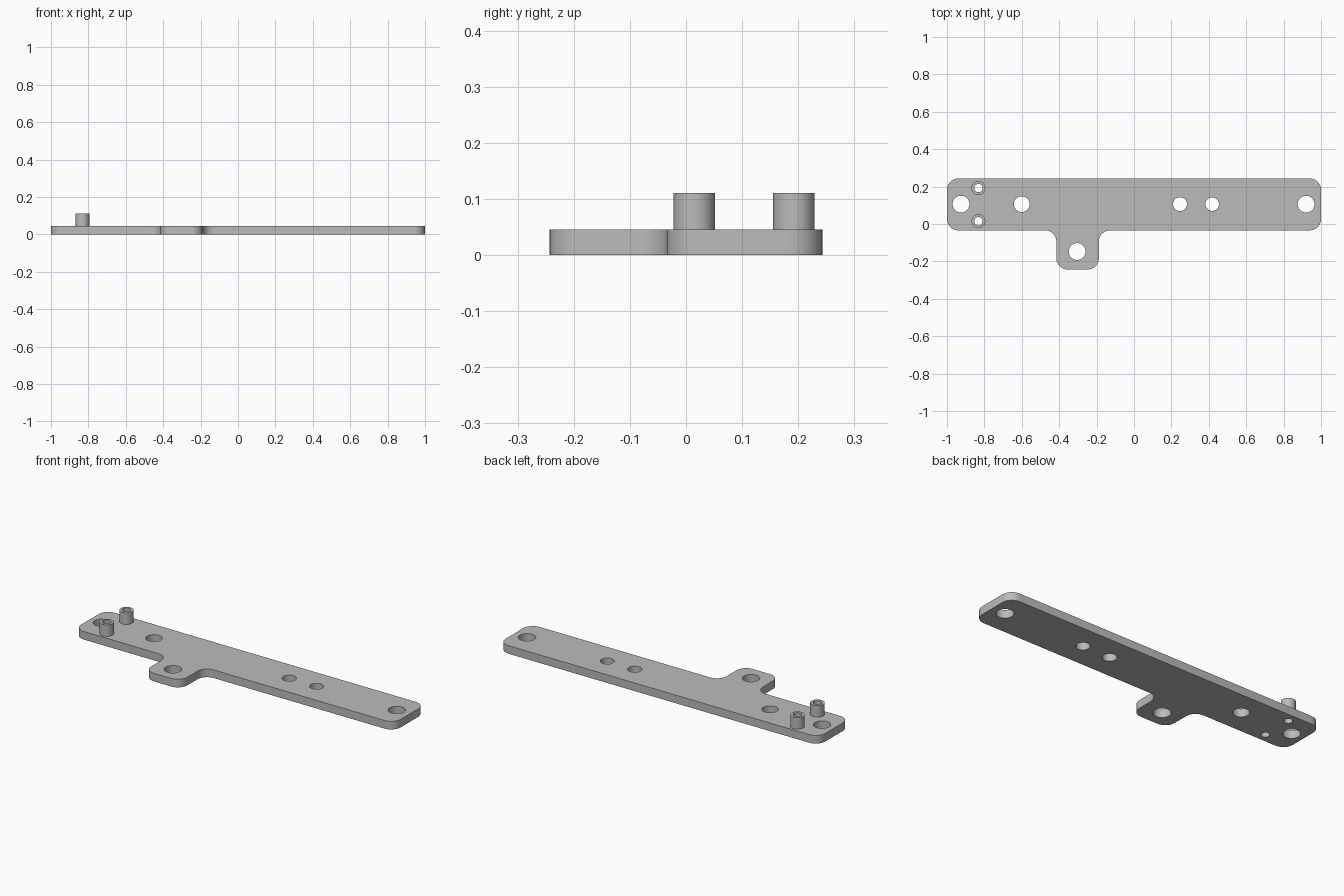
import bpy
import bmesh
from math import sin, cos, pi, radians
from mathutils import Vector

cube = bpy.data.objects.get("Cube")
if cube:
    bpy.data.objects.remove(cube, do_unlink=True)

THICK, POST_TOP = 0.046, 0.111
POST_R, BORE_R = 0.037, 0.022

grey = bpy.data.materials.new("plain grey")
grey.use_nodes = True
colour = (0.5, 0.5, 0.5, 1)
grey.diffuse_color = colour
grey.node_tree.nodes["Principled BSDF"].inputs["Base Color"].default_value = colour


def circle(x, y, r, n=40):
    return [(x + r * cos(2 * pi * i / n), y + r * sin(2 * pi * i / n)) for i in range(n)]


def rounded(corners, r, steps=10):
    """Round every right-angled corner, inner or outer, with a tangent arc."""
    pts = [Vector(c) for c in corners]
    out = []
    for i, p in enumerate(pts):
        d_in = (p - pts[i - 1]).normalized()
        d_out = (pts[(i + 1) % len(pts)] - p).normalized()
        centre = p + (d_out - d_in) * r
        for s in range(steps + 1):
            a = pi / 2 * s / steps
            out.append(centre + (d_in * sin(a) - d_out * cos(a)) * r)
    return out


def extruded(name, loops, z0, z1):
    """Fill the loops (outline plus holes) and extrude them upward."""
    bm = bmesh.new()
    edges = []
    for loop in loops:
        vs = [bm.verts.new((p[0], p[1], z0)) for p in loop]
        edges += [bm.edges.new((vs[i - 1], vs[i])) for i in range(len(vs))]
    bmesh.ops.triangle_fill(bm, edges=edges, use_beauty=True, normal=(0, 0, 1))
    ext = bmesh.ops.extrude_face_region(bm, geom=bm.faces[:], use_keep_orig=True)
    top = [g for g in ext["geom"] if isinstance(g, bmesh.types.BMVert)]
    bmesh.ops.translate(bm, verts=top, vec=(0, 0, z1 - z0))
    bmesh.ops.recalc_face_normals(bm, faces=bm.faces[:])
    mesh = bpy.data.meshes.new(name)
    bm.to_mesh(mesh)
    bm.free()
    mesh.materials.append(grey)
    obj = bpy.data.objects.new(name, mesh)
    bpy.context.collection.objects.link(obj)
    bpy.ops.object.select_all(action="DESELECT")
    obj.select_set(True)
    bpy.context.view_layer.objects.active = obj
    bpy.ops.object.shade_smooth_by_angle(angle=radians(30))
    return obj


# Flat bar with a mounting tab, screw holes and post bores
outline = rounded([(-1, -0.034), (-0.415, -0.034), (-0.415, -0.243), (-0.188, -0.243),
                   (-0.188, -0.034), (1, -0.034), (1, 0.243), (-1, 0.243)], 0.06)
holes = [circle(x, 0.106, r) for x, r in
         [(-0.925, 0.045), (-0.6, 0.042), (0.246, 0.037), (0.418, 0.036), (0.92, 0.045)]]
holes.append(circle(-0.304, -0.147, 0.045))
posts = {"front_post": (-0.832, 0.015), "back_post": (-0.832, 0.192)}
bores = [circle(x, y, BORE_R) for x, y in posts.values()]
extruded("mounting_plate", [outline] + holes + bores, 0, THICK)

# Hollow standing posts
for name, (x, y) in posts.items():
    extruded(name, [circle(x, y, POST_R), circle(x, y, BORE_R)], THICK, POST_TOP)
